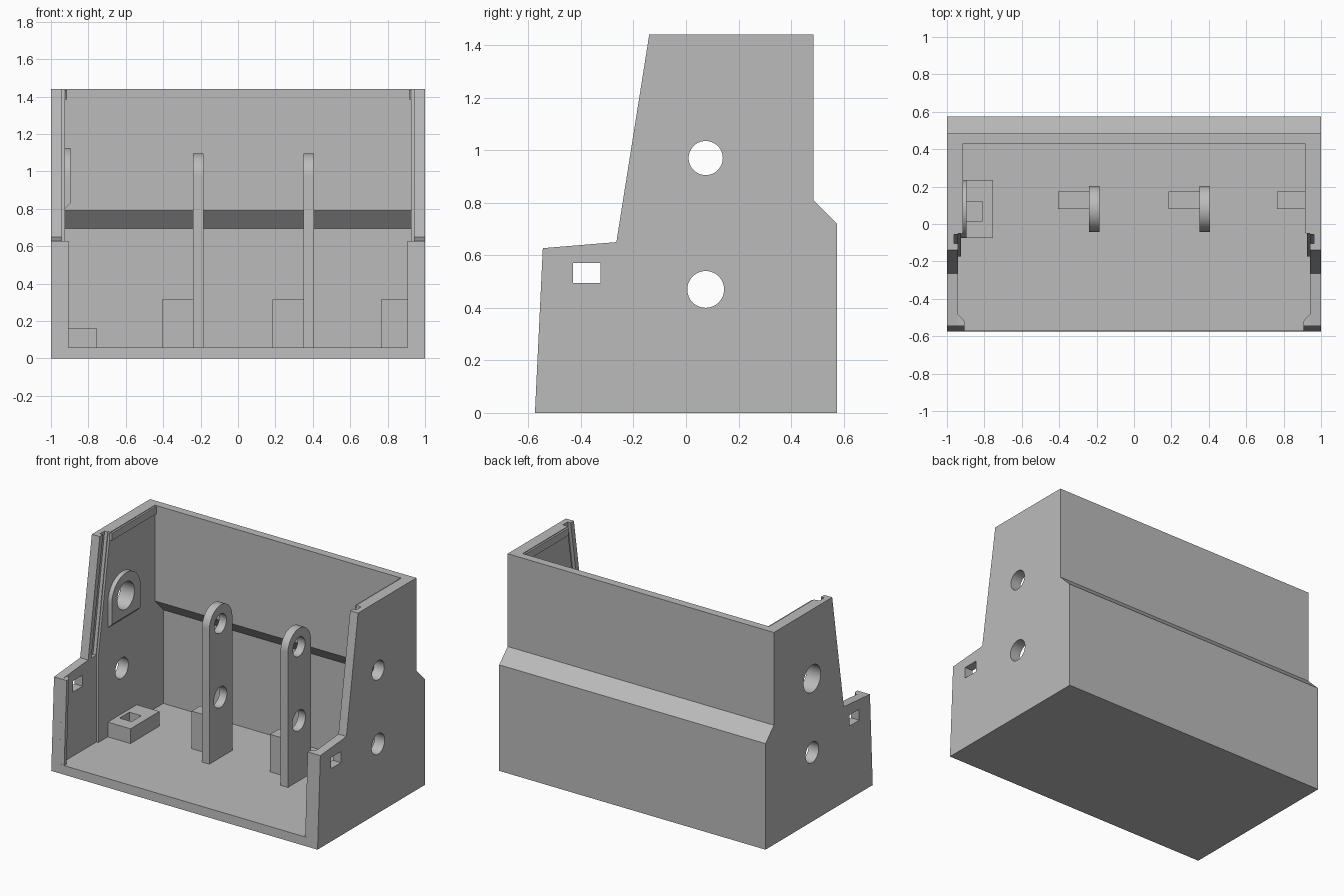
import bpy, bmesh, math

if "Cube" in bpy.data.objects:
    bpy.data.objects.remove(bpy.data.objects["Cube"])

grey = bpy.data.materials.new("plain grey")
grey.diffuse_color = (0.5, 0.5, 0.5, 1)
grey.use_nodes = True
grey.node_tree.nodes["Principled BSDF"].inputs["Base Color"].default_value = grey.diffuse_color


def prism(name, pts, a, b, axis="x"):
    """Extrude a closed profile: (y, z) points along x, or (x, y) points along z."""
    bm = bmesh.new()
    def put(p, t):
        return bm.verts.new((t, p[0], p[1]) if axis == "x" else (p[0], p[1], t))
    lo, hi = [put(p, a) for p in pts], [put(p, b) for p in pts]
    n = len(pts)
    bm.faces.new(lo)
    bm.faces.new(hi)
    for i in range(n):
        j = (i + 1) % n
        bm.faces.new((lo[i], lo[j], hi[j], hi[i]))
    bmesh.ops.recalc_face_normals(bm, faces=bm.faces)
    me = bpy.data.meshes.new(name)
    bm.to_mesh(me)
    bm.free()
    me.materials.append(grey)
    ob = bpy.data.objects.new(name, me)
    bpy.context.collection.objects.link(ob)
    return ob


def rect(u0, u1, v0, v1):
    return [(u0, v0), (u1, v0), (u1, v1), (u0, v1)]


def arc(cy, cz, r, a0=0, a1=360, n=48):
    steps = n if a1 - a0 == 360 else n + 1
    return [(cy + r * math.cos(math.radians(a0 + (a1 - a0) * i / n)),
             cz + r * math.sin(math.radians(a0 + (a1 - a0) * i / n))) for i in range(steps)]


def cut(target, pts, a, b):
    """Subtract a prism running along x."""
    cutter = prism("cutter", pts, a, b)
    mod = target.modifiers.new("cut", "BOOLEAN")
    mod.operation, mod.solver, mod.object = "DIFFERENCE", "EXACT", cutter
    bpy.context.view_layer.objects.active = target
    bpy.ops.object.modifier_apply(modifier=mod.name)
    bpy.data.objects.remove(cutter)


def smooth(ob):
    bpy.ops.object.select_all(action="DESELECT")
    ob.select_set(True)
    bpy.context.view_layer.objects.active = ob
    bpy.ops.object.shade_smooth_by_angle(angle=math.radians(25))


# Housing: outer side profile with the interior removed
housing = prism("housing", [(-0.575, 0), (0.575, 0), (0.575, 0.72), (0.485, 0.81), (0.485, 1.44),
                            (-0.14, 1.44), (-0.265, 0.65), (-0.545, 0.627)], -1, 1)
cut(housing, [(-0.8, 0.06), (0.52, 0.06), (0.52, 0.695), (0.43, 0.79), (0.43, 1.6), (-0.8, 1.6)],
    -0.925, 0.925)
# Thinner wall towards the front, and the slanted groove for a cover
cut(housing, [(-0.8, 0.06), (-0.175, 0.06), (-0.175, 0.65), (-0.04, 1.5), (-0.8, 1.5)], -0.94, 0.94)
cut(housing, [(-0.23, 0.65), (-0.18, 0.65), (-0.046, 1.5), (-0.096, 1.5)], -0.963, 0.963)
# Shaft holes and latch windows
cut(housing, arc(0.075, 0.47, 0.07), -1.1, 1.1)
cut(housing, arc(0.075, 0.97, 0.065), 0.8, 1.1)
cut(housing, arc(0.075, 0.97, 0.092), -1.1, -0.8)
cut(housing, rect(-0.43, -0.325, 0.495, 0.57), -1.1, 1.1)
smooth(housing)

for side, s in (("left", -1), ("right", 1)):
    # Front lip, leaning with the front edge
    lip = prism(side + "_front_lip", [(s * 0.94, -0.572), (s * 0.905, -0.572), (s * 0.905, -0.547),
                                      (s * 0.94, -0.51)], 0.06, 0.627, "z")
    for v in lip.data.vertices:
        if v.co.z > 0.3:
            v.co.y += 0.027
    # Snap ridge under the top edge
    prism(side + "_snap_ridge", [(s * (0.925 - d), y) for d, y in
                                 ((0, -0.055), (0.012, -0.045), (0.012, 0.43), (0, 0.43))],
          1.385, 1.435, "z")

# Bearing boss on the left wall, bevelled underneath
boss = prism("bearing_boss", arc(0.08, 0.97, 0.155, 0, 180, 32) + [(-0.075, 0.8), (0.235, 0.8)],
             -0.925, -0.895)
for v in boss.data.vertices:
    if v.co.z < 0.81 and v.co.x > -0.91:
        v.co.z += 0.03
cut(boss, arc(0.075, 0.97, 0.092), -1.1, -0.8)
smooth(boss)

# Two upright shaft posts with their foot blocks
for i, x in enumerate((-0.24, 0.35)):
    post = prism(f"shaft_post_{i + 1}", arc(0.08, 0.972, 0.123, 0, 180, 32) +
                 [(-0.043, 0.06), (0.203, 0.06)], x, x + 0.055)
    cut(post, arc(0.075, 0.47, 0.07), x - 0.1, x + 0.2)
    cut(post, arc(0.075, 0.97, 0.065), x - 0.1, x + 0.2)
    smooth(post)
for i, (x0, x1) in enumerate(((-0.405, -0.24), (0.185, 0.35), (0.765, 0.925))):
    prism(f"foot_block_{i + 1}", rect(0.08, 0.175, 0.06, 0.315), x0, x1)

# Floor socket: a low frame around a square opening
for name, x0, x1, y0, y1 in (("front", -0.925, -0.755, -0.075, 0.015),
                             ("back", -0.925, -0.755, 0.12, 0.235),
                             ("left", -0.925, -0.9, 0.015, 0.12),
                             ("right", -0.81, -0.755, 0.015, 0.12)):
    prism("floor_socket_" + name, rect(x0, x1, y0, y1), 0.06, 0.16, "z")
